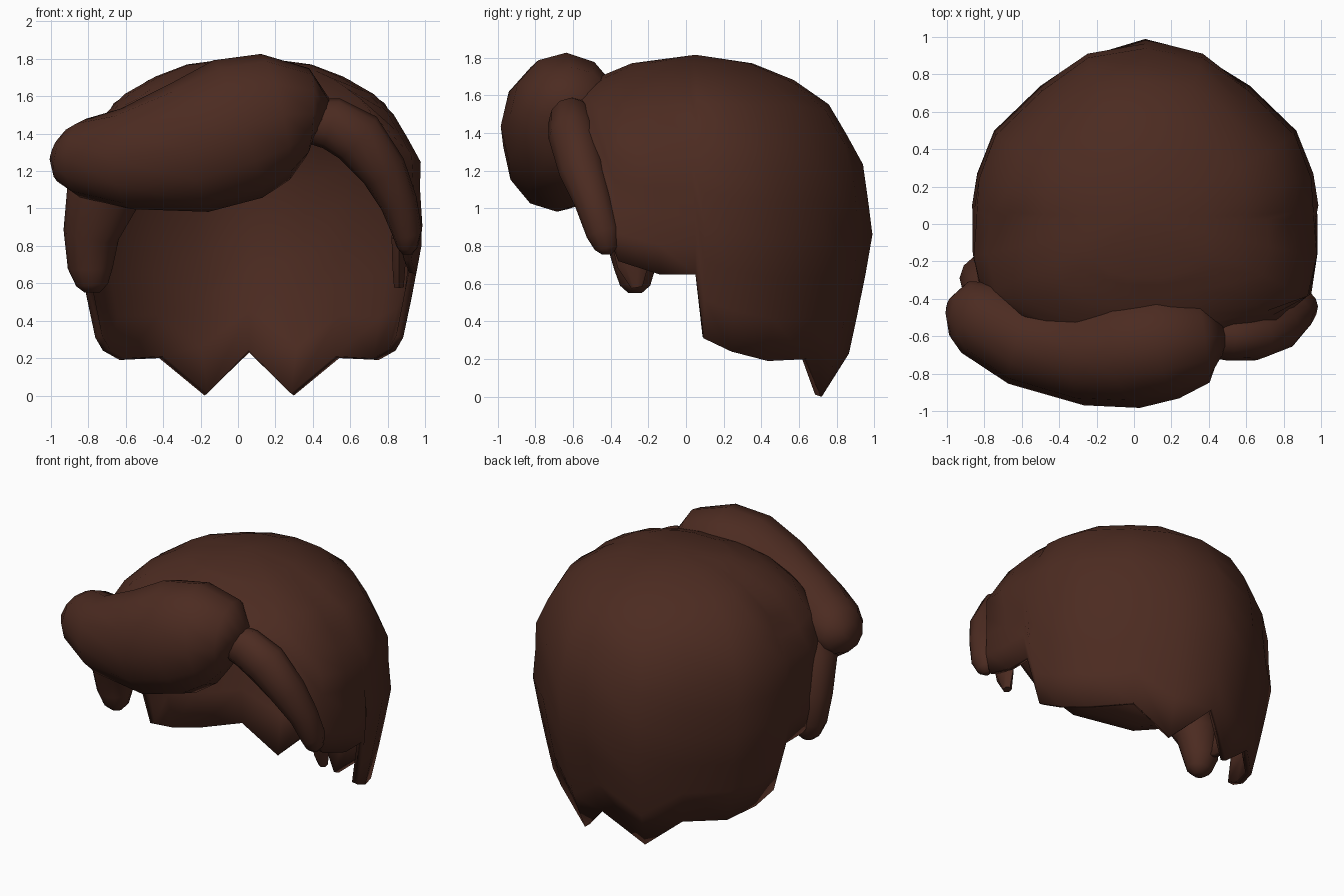
import bpy, math
from mathutils import Vector

if "Cube" in bpy.data.objects:
    bpy.data.objects.remove(bpy.data.objects["Cube"])

brown = bpy.data.materials.new("dark brown hair")
brown.diffuse_color = (0.072, 0.024, 0.015, 1)
brown.use_nodes = True
brown.node_tree.nodes["Principled BSDF"].inputs["Base Color"].default_value = brown.diffuse_color


def make(name, verts, faces, angle):
    me = bpy.data.meshes.new(name)
    me.from_pydata(verts, [], faces)
    me.materials.append(brown)
    ob = bpy.data.objects.new(name, me)
    bpy.context.collection.objects.link(ob)
    bpy.ops.object.select_all(action='DESELECT')
    ob.select_set(True)
    bpy.context.view_layer.objects.active = ob
    bpy.ops.object.shade_smooth_by_angle(angle=math.radians(angle))
    return ob


def lock(name, stations, sides=12):
    """Rounded hair lock: stations are (x, y, z, radius along y, radius across)."""
    pts = [Vector(s[:3]) for s in stations]
    n = len(pts)
    verts, faces = [], []
    for k, s in enumerate(stations):
        t = (pts[min(k + 1, n - 1)] - pts[max(k - 1, 0)]).normalized()
        b = Vector((0, 1, 0))
        b = (b - t * b.dot(t)).normalized()
        c = t.cross(b)
        for i in range(sides):
            a = 2 * math.pi * i / sides
            verts.append(pts[k] + b * s[3] * math.cos(a) + c * s[4] * math.sin(a))
    for k in range(n - 1):
        for i in range(sides):
            j = (i + 1) % sides
            faces.append((k * sides + i, k * sides + j,
                          (k + 1) * sides + j, (k + 1) * sides + i))
    faces.append(tuple(reversed(range(sides))))
    faces.append(tuple(range((n - 1) * sides, n * sides)))
    return make(name, verts, faces, 65)


# Hair cap: half outline seen from above, with the lower edge height of each column
CX, CY, TOP = 0.06, 0.05, 1.77
half = [(0, .94, .23), (.31, .87, 0), (.56, .69, .2), (.81, .45, .19),
        (.90, .22, .24), (.93, .05, .31), (.93, 0, .65), (.93, -.2, .65),
        (.89, -.42, .72), (.78, -.6, 1.25), (.5, -.78, 1.45), (.25, -.86, 1.5),
        (0, -.88, 1.5)]
cols = half + [(-x, y, z) for x, y, z in half[-2:0:-1]]
# Scale of the outline at each height
profile = [(0, .77), (.2, .86), (.55, .94), (.85, 1), (1.25, .97),
           (1.57, .77), (1.69, .57), (1.77, .35)]


def lerp_at(table, z):
    for (z0, s0), (z1, s1) in zip(table, table[1:]):
        if z <= z1:
            return s0 + (s1 - s0) * (z - z0) / (z1 - z0)
    return table[-1][1]


rows, n = 10, len(cols)
verts, faces = [], []
for r in range(rows):
    for x, y, zb in cols:
        z = zb + (TOP - zb) * (1 - (1 - r / (rows - 1)) ** 1.3)
        s = lerp_at(profile, z)
        # the crown leans slightly forward and is fuller on the diagonals
        lean = lerp_at([(0, 0), (.9, 0), (1.25, -.025), (2, -.03)], z)
        if z > 1.1:
            s *= 1 + .03 * min(1, (z - 1.1) / .2) * min(1, 4 * abs(x * y))
        verts.append((CX + x * s, CY + lean + y * s, z))
for r in range(rows - 1):
    for i in range(n):
        j = (i + 1) % n
        faces.append((r * n + i, (r + 1) * n + i, (r + 1) * n + j, r * n + j))
verts.append((CX, CY, 1.815))
for i in range(n):
    faces.append(((rows - 1) * n + i, n * rows, (rows - 1) * n + (i + 1) % n))
cap = make("hair_cap", verts, faces, 60)
shell = cap.modifiers.new("thickness", 'SOLIDIFY')
shell.thickness = 0.04
shell.offset = -1

# Big swept fringe across the forehead
lock("front_fringe", [(.44, -.6, 1.48, .11, .12), (.37, -.61, 1.51, .24, .24),
                      (.2, -.635, 1.49, .30, .345), (0, -.665, 1.425, .32, .39),
                      (-.25, -.685, 1.33, .285, .36), (-.6, -.625, 1.265, .24, .27),
                      (-.83, -.5, 1.27, .21, .21), (-.93, -.46, 1.29, .16, .15),
                      (-.985, -.45, 1.31, .06, .06)])

# Curved lock on the right
lock("right_lock", [(.38, -.6, 1.47, .11, .12), (.5, -.61, 1.455, .12, .14),
                    (.64, -.6, 1.38, .13, .15), (.78, -.55, 1.2, .125, .125),
                    (.86, -.49, 1.03, .1, .1), (.905, -.44, .87, .09, .08),
                    (.905, -.42, .79, .065, .055), (.905, -.42, .755, .025, .025)])

# Short lock on the left
lock("left_lock", [(-.66, -.43, 1.25, .14, .18), (-.72, -.37, 1.08, .16, .2),
                   (-.785, -.29, .86, .14, .15), (-.79, -.27, .68, .11, .12),
                   (-.78, -.27, .59, .08, .085), (-.78, -.27, .55, .035, .04)])

# Small pointed sideburn on the right
lock("right_sideburn", [(.86, -.3, .85, .1, .045), (.86, -.28, .7, .085, .04),
                        (.86, -.26, .58, .03, .03)], 6)
